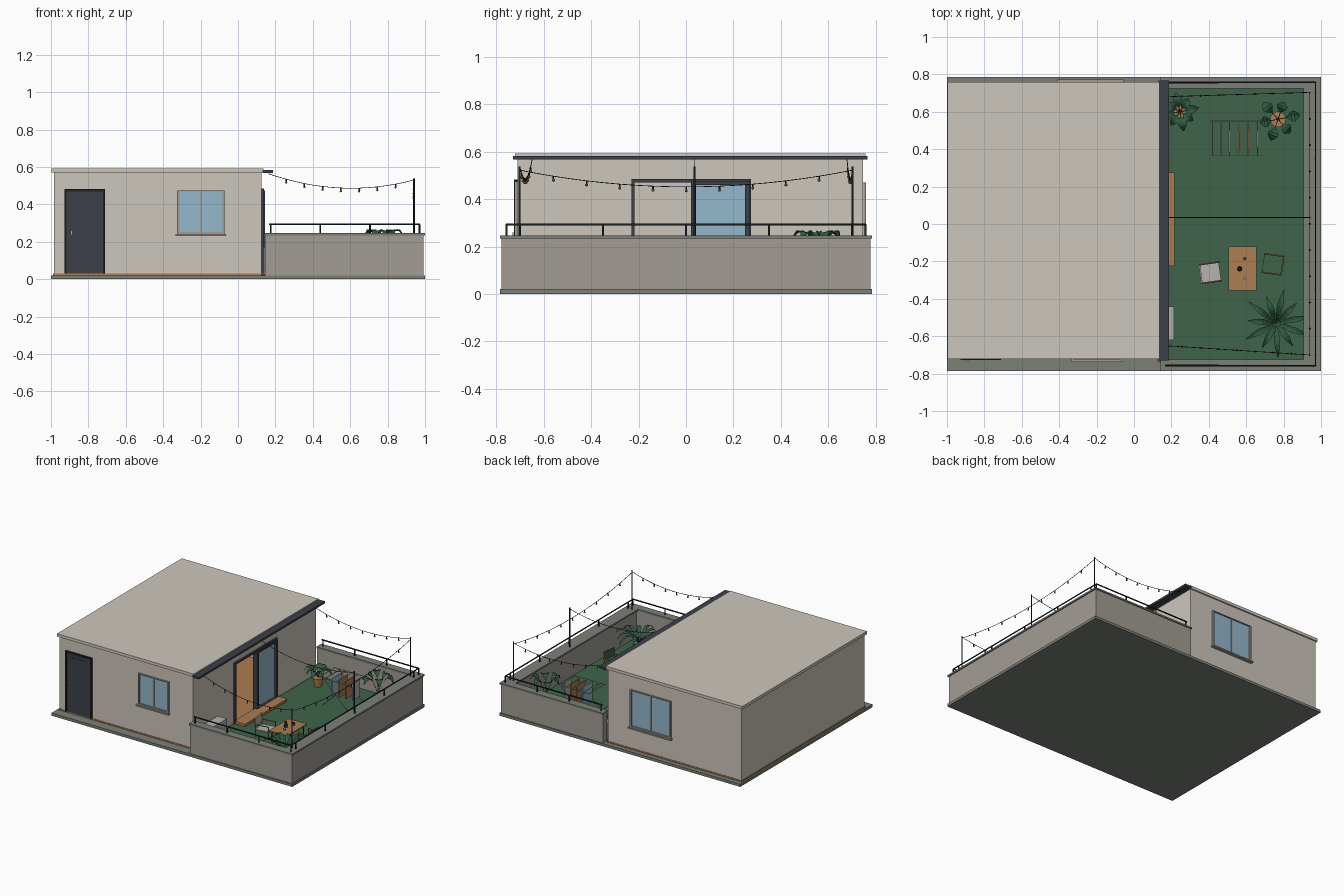
import bpy, bmesh, math
from mathutils import Vector, Matrix

old = bpy.data.objects.get("Cube")
if old:
    bpy.data.objects.remove(old, do_unlink=True)


def material(name, code):
    rgb = [int(code[i:i + 2], 16) / 255 for i in (0, 2, 4)]
    col = [c / 12.92 if c < 0.04 else ((c + 0.055) / 1.055) ** 2.4 for c in rgb] + [1]
    m = bpy.data.materials.new(name)
    m.use_nodes = True
    m.diffuse_color = col
    m.node_tree.nodes["Principled BSDF"].inputs["Base Color"].default_value = col
    return m


cream = material("cream render", "CDC7BC")
stone = material("parapet stone", "A29D95")
grey = material("concrete grey", "7C8077")
dark = material("dark frame", "3C4048")
black = material("black metal", "1E2124")
glass = material("window glass", "94B8CC")
wood = material("warm wood", "AD7D52")
turf = material("green turf", "3F644A")
leafy = material("leaf green", "2F5A40")
pale = material("pale grey", "B4B2AE")


def finish(name, bm, mat, loc=(0, 0, 0), turn=0):
    me = bpy.data.meshes.new(name)
    bm.to_mesh(me)
    bm.free()
    ob = bpy.data.objects.new(name, me)
    me.materials.append(mat)
    ob.location = loc
    ob.rotation_euler.z = math.radians(turn)
    bpy.context.collection.objects.link(ob)
    return ob


def boxes(name, mat, *spans, loc=(0, 0, 0), turn=0):
    """Each span is x0, x1, y0, y1, z0, z1."""
    bm = bmesh.new()
    for x0, x1, y0, y1, z0, z1 in spans:
        mid = Vector((x0 + x1, y0 + y1, z0 + z1)) / 2
        size = Matrix.Diagonal((x1 - x0, y1 - y0, z1 - z0, 1))
        bmesh.ops.create_cube(bm, size=1, matrix=Matrix.Translation(mid) @ size)
    return finish(name, bm, mat, loc, turn)


def rods(name, mat, radius, *paths, loc=(0, 0, 0), turn=0):
    cu = bpy.data.curves.new(name, "CURVE")
    cu.dimensions = "3D"
    cu.bevel_depth = radius
    cu.bevel_resolution = 1
    cu.use_fill_caps = True
    for path in paths:
        sp = cu.splines.new("POLY")
        sp.points.add(len(path) - 1)
        for p, co in zip(sp.points, path):
            p.co = (*co, 1)
    cu.materials.append(mat)
    ob = bpy.data.objects.new(name, cu)
    ob.location = loc
    ob.rotation_euler.z = math.radians(turn)
    bpy.context.collection.objects.link(ob)


def cone(name, mat, r0, r1, z0, z1, x, y):
    bm = bmesh.new()
    bmesh.ops.create_cone(bm, cap_ends=True, segments=16, radius1=r0, radius2=r1,
                          depth=z1 - z0, matrix=Matrix.Translation((0, 0, (z0 + z1) / 2)))
    finish(name, bm, mat, (x, y, 0))


# Base, floors and roof
L, R, F, B = -0.985, 0.125, -0.712, 0.748     # house footprint
T, TOP, LOW = 0.04, 0.57, 0.03                # wall thickness, wall top, floor level
boxes("base_slab", grey, (-1, 1, -0.785, 0.785, 0, 0.02))
boxes("house_floor", wood, (L - 0.003, R + 0.003, F - 0.003, B + 0.003, 0.02, LOW))
boxes("terrace_turf", turf, (R, 0.94, -0.74, 0.74, 0.015, 0.028))
boxes("roof", cream, (-0.997, 0.137, -0.722, 0.758, TOP, 0.592))
boxes("roof_canopy", dark, (0.132, 0.186, -0.73, 0.766, 0.568, 0.583))

# House walls with the terrace opening
Y0, Y1, HEAD = -0.225, 0.27, 0.475
boxes("house_walls", cream,
      (L, L + T, F, B, LOW, TOP), (L, R, F, F + T, LOW, TOP), (L, R, B - T, B, LOW, TOP),
      (R - T, R, F, Y0, LOW, TOP), (R - T, R, Y1, B, LOW, TOP), (R - T, R, Y0, Y1, HEAD, TOP))

# Sliding terrace door: fixed surround and one closed leaf
boxes("sliding_door_surround", dark,
      (0.08, 0.138, Y0 - 0.006, Y0 + 0.008, LOW, HEAD),
      (0.08, 0.138, Y1 - 0.008, Y1 + 0.004, LOW, HEAD),
      (0.08, 0.138, Y0 - 0.006, Y1 + 0.004, HEAD - 0.004, HEAD + 0.01))
boxes("sliding_door_frame", dark,
      (0.11, 0.145, 0.022, 0.042, LOW, HEAD), (0.11, 0.145, 0.25, Y1, LOW, HEAD),
      (0.11, 0.145, 0.03, Y1, HEAD - 0.015, HEAD), (0.11, 0.145, 0.03, Y1, LOW, 0.05))
boxes("sliding_door_glass", glass, (0.122, 0.13, 0.04, 0.252, 0.045, HEAD - 0.01))
boxes("terrace_step", wood, (R, 0.216, -0.225, 0.275, 0.02, 0.047))
boxes("outdoor_unit", pale, (0.138, 0.215, -0.62, -0.44, 0.04, 0.17))


def window(name, x0, x1, z0, z1, y, out):
    """Two-pane window on a wall facing along y."""
    def d(a, b):
        return sorted((y + out * a, y + out * b))
    f, mid = 0.012, (x0 + x1) / 2
    boxes(name + "_glass", glass, (x0, x1, *d(-0.002, 0.004), z0, z1))
    boxes(name + "_frame", stone,
          (x0, x0 + f, *d(0, 0.012), z0, z1), (x1 - f, x1, *d(0, 0.012), z0, z1),
          (x0, x1, *d(0, 0.012), z0, z0 + f), (x0, x1, *d(0, 0.012), z1 - f / 2, z1),
          (mid - 0.006, mid + 0.006, *d(0, 0.01), z0, z1),
          (x0 - 0.008, x1 + 0.008, *d(0, 0.025), z0 - 0.008, z0 + 0.002))


window("front_window", -0.325, -0.072, 0.24, 0.475, F, -1)
window("back_window", -0.405, -0.065, 0.19, 0.47, B, 1)

# Front door
boxes("front_door_frame", black, (-0.928, -0.916, F - 0.014, F, LOW, 0.483),
      (-0.722, -0.71, F - 0.014, F, LOW, 0.483), (-0.928, -0.71, F - 0.014, F, 0.47, 0.483))
boxes("front_door", dark, (-0.92, -0.718, F - 0.008, F, LOW, 0.475),
      (-0.89, -0.748, F - 0.011, F, 0.06, 0.445))
boxes("front_door_handle", pale, (-0.895, -0.885, F - 0.02, F, 0.235, 0.26))

# Terrace parapet and coping
boxes("parapet", stone, (0.145, 0.992, -0.778, -0.732, 0.015, 0.236),
      (0.145, 0.992, 0.732, 0.778, 0.015, 0.236), (0.925, 0.992, -0.735, 0.735, 0.015, 0.236))
boxes("coping", grey, (0.142, 1, -0.785, -0.725, 0.234, 0.246),
      (0.142, 1, 0.725, 0.785, 0.234, 0.246), (0.907, 1, -0.726, 0.726, 0.234, 0.246))

# Railing
rail, side, end = 0.293, 0.757, 0.97
posts = [(x, s * side) for s in (-1, 1) for x in (0.175, 0.44, 0.705, end)]
posts += [(end, y) for y in (-0.7, -0.35, 0, 0.35, 0.7)]
rods("railing", black, 0.005,
     [(0.165, -side, rail), (end, -side, rail), (end, side, rail), (0.165, side, rail)],
     *[[(x, y, 0.24), (x, y, rail)] for x, y in posts])

# Light poles, strings and bulbs
px, ptop = 0.94, 0.538
rods("light_poles", black, 0.005, *[[(px, y, 0.24), (px, y, ptop)] for y in (-0.702, 0.035, 0.702)])


def sag(a, b, drop, n=16):
    a, b = Vector(a), Vector(b)
    return [a.lerp(b, i / n) - Vector((0, 0, drop * 4 * (i / n) * (1 - i / n))) for i in range(n + 1)]


strings = [sag((0.16, y0, 0.565), (px, y1, 0.53), 0.06)
           for y0, y1 in ((-0.65, -0.7), (0.035, 0.035), (0.68, 0.704))]
strings.append(sag((px, -0.7, 0.522), (px, 0.702, 0.522), 0.07, 20))
rods("light_strings", black, 0.0018, *strings)
bulbs, caps = bmesh.new(), []
for s in strings[:1] + strings[2:]:
    for p in s[2:-1:2]:
        caps.append([p, p - Vector((0, 0, 0.012))])
        bmesh.ops.create_icosphere(bulbs, subdivisions=1, radius=0.007,
                                   matrix=Matrix.Translation(p - Vector((0, 0, 0.017))))
finish("light_bulbs", bulbs, wood)
rods("bulb_caps", black, 0.004, *caps)

# Table with cups
boxes("table_top", wood, (0.505, 0.655, -0.355, -0.12, 0.118, 0.127))
rods("table_legs", black, 0.004, *[[(x, y, 0.028), (x, y, 0.12)]
                                   for x in (0.52, 0.64) for y in (-0.34, -0.135)])
cone("bottle", black, 0.013, 0.008, 0.127, 0.165, 0.565, -0.24)
cone("blue_cup", glass, 0.007, 0.008, 0.127, 0.145, 0.59, -0.29)
cone("dark_cup", dark, 0.008, 0.009, 0.127, 0.145, 0.592, -0.185)


def chair(name, mat, x, y, turn):
    w, seat, back = 0.05, 0.085, 0.165
    at = dict(loc=(x, y, 0), turn=turn)
    rods(name + "_frame", wood, 0.004,
         *[[(-w - 0.008, s * w, back), (-w, s * w, seat), (-w, s * w, 0.028)] for s in (-1, 1)],
         *[[(-w, s * w, 0.12), (w, s * w, 0.12), (w, s * w, 0.028)] for s in (-1, 1)], **at)
    boxes(name + "_seat", mat, (-w, w, -w, w, seat - 0.008, seat),
          (-w - 0.008, -w, -w, w, 0.105, back), **at)


chair("left_chair", pale, 0.41, -0.26, 8)
chair("right_chair", turf, 0.74, -0.215, 172)

# Drying rack with laundry
ry0, ry1, rz = 0.365, 0.55, 0.23
lines = [0.42, 0.465, 0.51, 0.56, 0.61, 0.66]
rods("drying_rack", pale, 0.0025, *[[(x, ry0, rz), (x, ry1, rz)] for x in lines],
     *[[(0.41, y, rz), (0.69, y, rz)] for y in (ry0, ry1)],
     *[[(a, y, rz), (b, y, 0.03)] for y in (ry0, ry1) for a, b in ((0.45, 0.66), (0.66, 0.45))])
for i, (mat, x) in enumerate(zip((glass, wood, wood, pale), lines[2:])):
    boxes("laundry_" + str(i + 1), mat, (x - 0.004, x + 0.004, ry0 + 0.02 + i * 0.01, 0.5, 0.1, rz + 0.004))


def plant(name, x, y, pot, pot_r, pot_h, count, base, reach, width, rise, droop, stem):
    """Pot and a ring of curved leaves; stem is the bare share of each leaf."""
    cone(name + "_pot", pot, pot_r * 0.75, pot_r, 0.028, pot_h, x, y)
    bm, n = bmesh.new(), 8
    for k in range(count):
        spin = Matrix.Rotation(math.tau * k / count + 0.2, 3, "Z")
        far = reach * (1 - 0.18 * (k % 2))
        prev = None
        for i in range(n + 1):
            t = i / n
            u = max(0, (t - stem) / (1 - stem))
            w = max(0.002, width * math.sin(math.pi * min(1, u * 0.92 + 0.08)) if t > stem else 0.002)
            z = base + rise * math.sin(t * math.pi * 0.6) - droop * t * t
            row = [bm.verts.new(spin @ Vector((far * t, s * w, z + abs(s) * w * 0.3))) for s in (-1, 0, 1)]
            if prev:
                for j in (0, 1):
                    bm.faces.new((prev[j], row[j], row[j + 1], prev[j + 1]))
            prev = row
    finish(name + "_leaves", bm, leafy, (x, y, 0))


plant("round_plant", 0.245, 0.6, wood, 0.035, 0.09, 8, 0.09, 0.105, 0.024, 0.1, 0.06, 0.25)
plant("tall_plant", 0.77, 0.56, wood, 0.042, 0.11, 6, 0.11, 0.12, 0.03, 0.19, 0.07, 0.45)
plant("spiky_plant", 0.76, -0.53, grey, 0.045, 0.1, 11, 0.1, 0.185, 0.016, 0.13, 0.08, 0.1)
